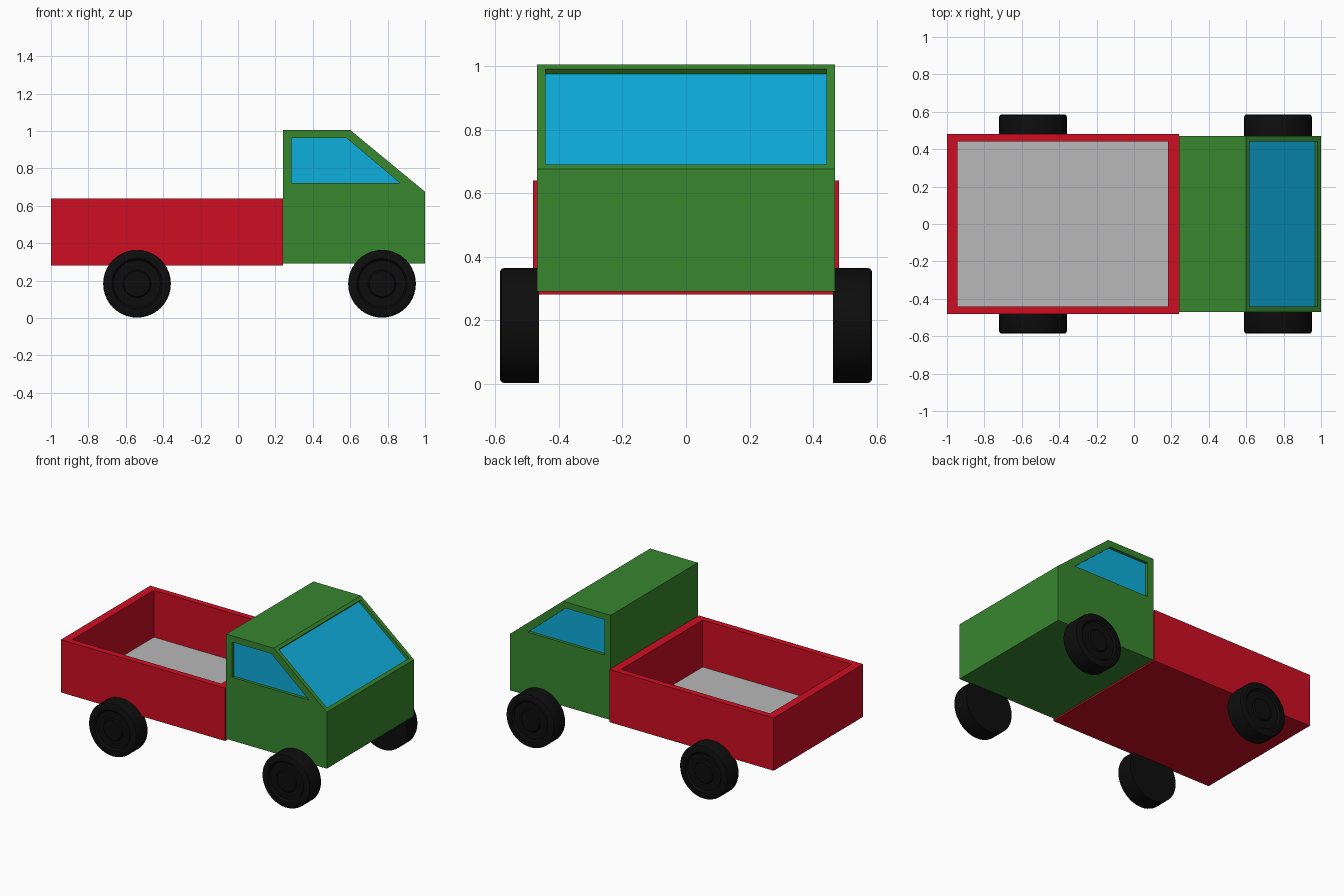
import bpy, bmesh, math
from mathutils import Vector, Matrix

if "Cube" in bpy.data.objects:
    bpy.data.objects.remove(bpy.data.objects["Cube"])


def material(name, rgb):
    m = bpy.data.materials.new(name)
    m.diffuse_color = (*rgb, 1)
    m.use_nodes = True
    m.node_tree.nodes["Principled BSDF"].inputs["Base Color"].default_value = m.diffuse_color
    return m


GREEN = material("green paint", (0.039, 0.24, 0.028))
BLUE = material("blue glass", (0.0045, 0.42, 0.72))
RED = material("red paint", (0.62, 0.0045, 0.016))
GREY = material("grey floor", (0.48, 0.48, 0.48))
BLACK = material("black rubber", (0.004, 0.004, 0.004))


def finish(bm, name, *mats):
    bmesh.ops.remove_doubles(bm, verts=bm.verts, dist=0.0005)
    bmesh.ops.recalc_face_normals(bm, faces=bm.faces)
    me = bpy.data.meshes.new(name)
    bm.to_mesh(me)
    bm.free()
    ob = bpy.data.objects.new(name, me)
    bpy.context.collection.objects.link(ob)
    for m in mats:
        me.materials.append(m)
    return ob


def face(bm, pts, mat=0):
    f = bm.faces.new([bm.verts.new(p) for p in pts])
    f.material_index = mat


def bridge(bm, a, b):
    n = len(a)
    for i in range(n):
        j = (i + 1) % n
        face(bm, (a[i], a[j], b[j], b[i]))


def window_panel(bm, outer, opening, recess):
    """Frame around an opening, its reveal and the sunken glass."""
    glass = [Vector(p) + Vector(recess) for p in opening]
    bridge(bm, outer, opening)
    bridge(bm, opening, glass)
    face(bm, glass, 1)


# Cab: side profile swept across, with three sunken windows
W = 0.47
profile = [(0.24, 0.29), (1, 0.29), (1, 0.675), (0.6, 1.005), (0.24, 1.005), (0.24, 0.675)]
side_glass = [(0.285, 0.722), (0.865, 0.722), (0.58, 0.962), (0.285, 0.962)]
bm = bmesh.new()
for i, (x, z) in enumerate(profile):
    x2, z2 = profile[(i + 1) % 6]
    ring = [(x, -W, z), (x2, -W, z2), (x2, W, z2), (x, W, z)]
    if i == 2:
        g = 0.442
        opening = [(0.981, -g, 0.690), (0.617, -g, 0.991), (0.617, g, 0.991), (0.981, g, 0.690)]
        window_panel(bm, ring, opening, (-0.0135, 0, -0.0163))
    else:
        face(bm, ring)
for s in (-1, 1):
    def on_side(pts):
        return [(x, s * W, z) for x, z in pts]
    face(bm, on_side([profile[k] for k in (0, 1, 2, 5)]))
    window_panel(bm, on_side([profile[k] for k in (5, 2, 3, 4)]),
                 on_side(side_glass), (0, -s * 0.02, 0))
finish(bm, "cab", GREEN, BLUE)


# Cargo bed: open tray with a grey floor
def rect(x0, x1, y, z):
    return [(x0, -y, z), (x1, -y, z), (x1, y, z), (x0, y, z)]


bm = bmesh.new()
rings = [rect(-1, 0.24, 0.482, 0.28), rect(-1, 0.24, 0.482, 0.64),
         rect(-0.943, 0.182, 0.44, 0.64), rect(-0.943, 0.182, 0.44, 0.32)]
for a, b in zip(rings, rings[1:]):
    bridge(bm, a, b)
face(bm, rings[0])
face(bm, rings[-1], 1)
finish(bm, "cargo_bed", RED, GREY)

# Wheels: turned section with rounded shoulder, rim groove and hub
section = [(0, 0.463), (0.181, 0.463), (0.181, 0.573), (0.178, 0.581), (0.170, 0.586),
           (0.135, 0.586), (0.125, 0.574), (0.075, 0.574), (0.068, 0.582), (0, 0.582)]
for label, x in (("rear", -0.54), ("front", 0.77)):
    for side, s in (("right", -1), ("left", 1)):
        bm = bmesh.new()
        vs = [bm.verts.new((r, s * y, 0)) for r, y in section]
        es = [bm.edges.new(p) for p in zip(vs, vs[1:])]
        bmesh.ops.spin(bm, geom=vs + es, cent=(0, 0, 0), axis=(0, 1, 0),
                       angle=math.tau, steps=40)
        bmesh.ops.remove_doubles(bm, verts=bm.verts, dist=0.0005)
        bm.transform(Matrix.Translation((x, 0, 0.183)))
        ob = finish(bm, f"{label}_{side}_wheel", BLACK)
        bpy.ops.object.select_all(action='DESELECT')
        ob.select_set(True)
        bpy.context.view_layer.objects.active = ob
        bpy.ops.object.shade_smooth_by_angle(angle=math.radians(35))
